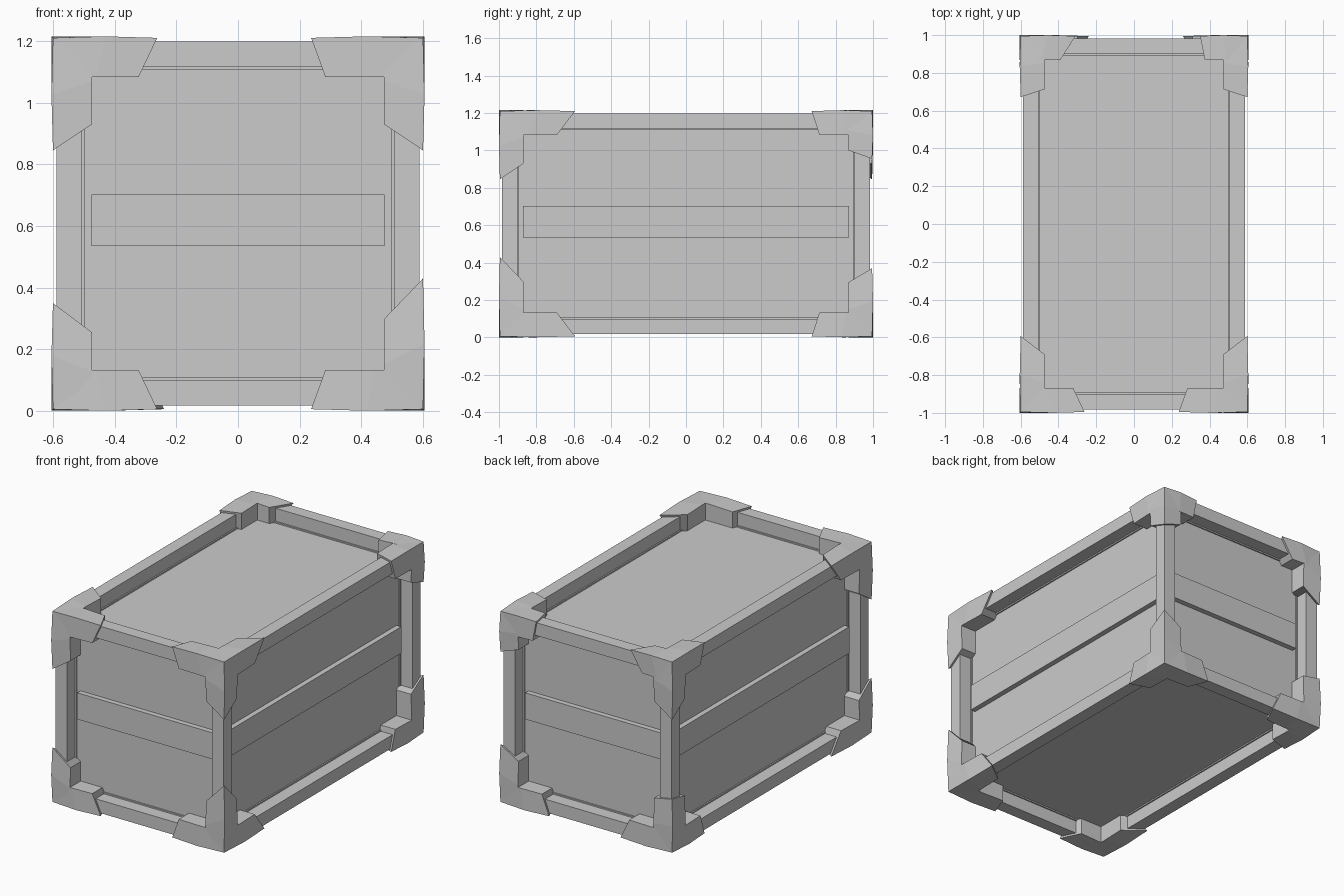
import bpy, bmesh
from mathutils import Vector

if "Cube" in bpy.data.objects:
    bpy.data.objects.remove(bpy.data.objects["Cube"])

HALF = Vector((0.588, 0.983, 0.590))   # half size of the timber frame
CENTRE = Vector((0, 0, 0.608))
BEAM, RECESS = 0.1155, 0.09            # beam width, depth of the panels


def finish(name, bm):
    bmesh.ops.recalc_face_normals(bm, faces=bm.faces)
    me = bpy.data.meshes.new(name)
    bm.to_mesh(me)
    bm.free()
    ob = bpy.data.objects.new(name, me)
    ob.location = CENTRE
    bpy.context.collection.objects.link(ob)
    return ob


def add_box(bm, lo, hi):
    vs = bmesh.ops.create_cube(bm, size=1)["verts"]
    for v in vs:
        v.co = Vector(hi[i] if v.co[i] > 0 else lo[i] for i in range(3))


# Crate body: a box whose six sides are framed and recessed
bm = bmesh.new()
add_box(bm, -HALF, HALF)
sides = bm.faces[:]
bmesh.ops.inset_individual(bm, faces=sides, thickness=BEAM, depth=0)
bmesh.ops.inset_individual(bm, faces=sides, thickness=0, depth=-RECESS)
finish("crate_body", bm)

# Middle slats on the four upright sides
Z0, Z1 = 0.535 - CENTRE.z, 0.702 - CENTRE.z
for axis, label in ((0, "side"), (1, "end")):
    other = 1 - axis
    for s in (-1, 1):
        lo, hi = [0, 0, Z0], [0, 0, Z1]
        a, b = s * (HALF[axis] - RECESS - 0.01), s * (HALF[axis] - 0.057)
        lo[axis], hi[axis] = min(a, b), max(a, b)
        hi[other] = HALF[other] - BEAM + 0.003
        lo[other] = -hi[other]
        bm = bmesh.new()
        add_box(bm, lo, hi)
        finish(f"{label}_slat_{'pos' if s > 0 else 'neg'}", bm)


# Corner caps: three slant-cut sleeves along the edges meeting at a corner
def add_arm(bm, sign, axis, outer, inner):
    b, c = [i for i in range(3) if i != axis]
    rings = []
    for t, lift in ((0, 0.012), (0.5, 0.017), (1, 0.012)):
        ring = []
        for ib, ic in ((0, 0), (1, 0), (1, 1), (0, 1)):
            p = Vector((0, 0, 0))
            end = inner if ib or ic else outer
            start = HALF[axis] + 0.012
            p[axis] = start + (end - start) * t
            for k, inside in ((b, ib), (c, ic)):
                p[k] = HALF[k] - BEAM + 0.001 if inside else HALF[k] + lift
            ring.append(bm.verts.new(Vector(p[i] * sign[i] for i in range(3))))
        rings.append(ring)
    for r0, r1 in zip(rings, rings[1:]):
        for i in range(4):
            j = (i + 1) % 4
            bm.faces.new((r0[i], r0[j], r1[j], r1[i]))
    bm.faces.new(rings[0])
    bm.faces.new(rings[-1])


# (x, y, z side): where each sleeve ends at the outer edge and at the opening
FRONT_Y, BACK_Y = (0.593, 0.69), (0.672, 0.713)
HIGH = (0.237, 0.322)
CAPS = {
    (-1, -1, 1): ((0.262, 0.322), FRONT_Y, HIGH),
    (1, -1, 1): ((0.237, 0.283), FRONT_Y, HIGH),
    (-1, -1, -1): ((0.262, 0.322), FRONT_Y, (0.258, 0.353)),
    (1, -1, -1): ((0.237, 0.283), FRONT_Y, (0.178, 0.310)),
    (-1, 1, 1): ((0.31, 0.39), BACK_Y, HIGH),
    (1, 1, 1): ((0.35, 0.375), BACK_Y, (0.347, 0.392)),
    (-1, 1, -1): ((0.24, 0.30), BACK_Y, (0.265, 0.290)),
    (1, 1, -1): ((0.26, 0.31), BACK_Y, (0.238, 0.313)),
}
for sign, arms in CAPS.items():
    bm = bmesh.new()
    for axis, (outer, inner) in enumerate(arms):
        add_arm(bm, sign, axis, outer, inner)
    finish("corner_cap_%s_%s_%s" % ("right" if sign[0] > 0 else "left",
                                    "back" if sign[1] > 0 else "front",
                                    "top" if sign[2] > 0 else "bottom"), bm)
